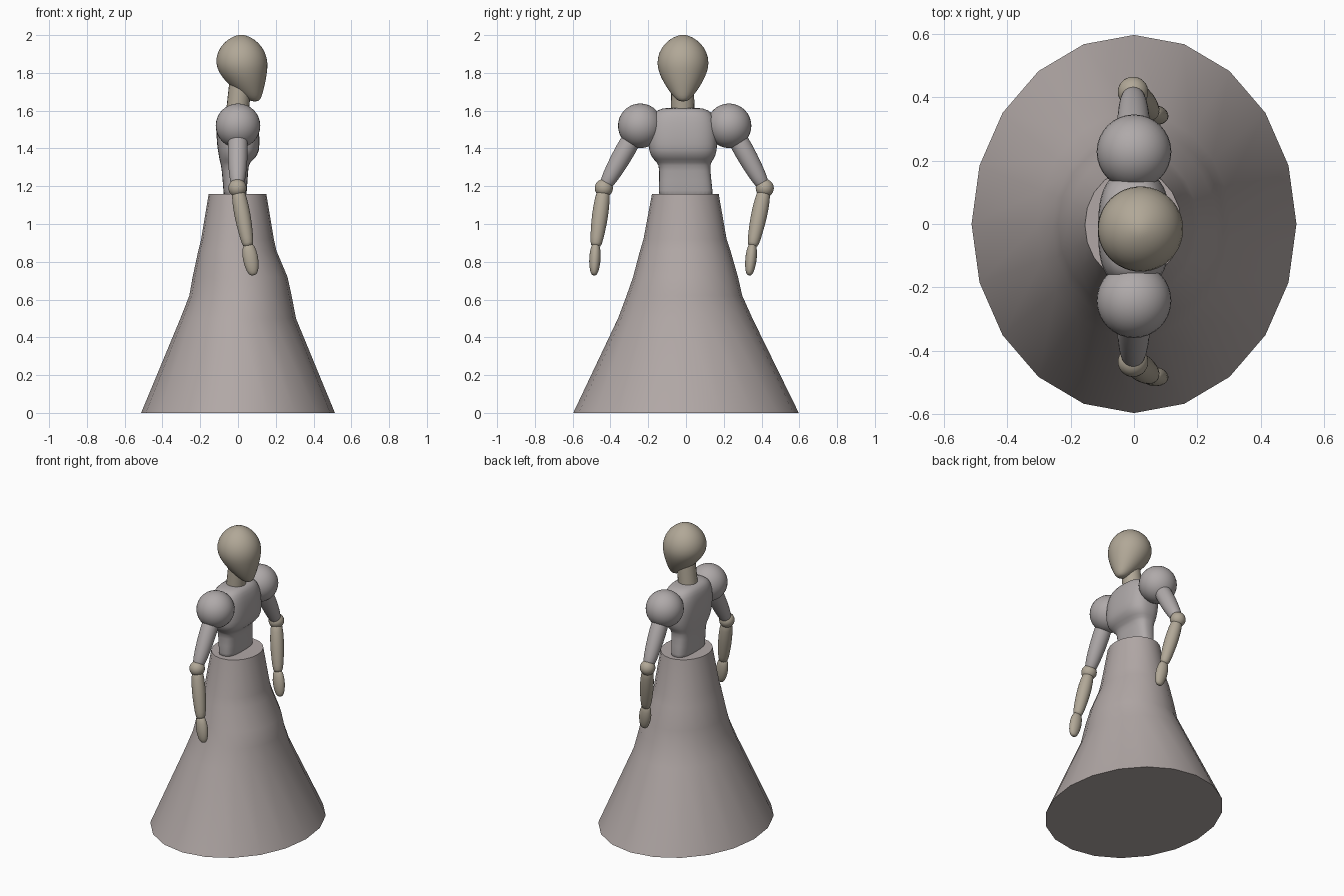
import bpy, bmesh
from math import sin, cos, pi, radians, copysign
from mathutils import Vector

if "Cube" in bpy.data.objects:
    bpy.data.objects.remove(bpy.data.objects["Cube"])


def material(name, rgb):
    m = bpy.data.materials.new(name)
    m.diffuse_color = (*rgb, 1)
    m.use_nodes = True
    m.node_tree.nodes["Principled BSDF"].inputs["Base Color"].default_value = m.diffuse_color
    return m


SKIN = material("skin", (0.44, 0.39, 0.31))
CLOTH = material("bodice_cloth", (0.43, 0.40, 0.40))
SKIRT = material("skirt_cloth", (0.44, 0.39, 0.38))


def loft(name, rings, mat, subdiv=0, angle=40):
    """Skin a list of equal-length point rings, capping both ends."""
    bm = bmesh.new()
    loops = [[bm.verts.new(p) for p in ring] for ring in rings]
    n = len(loops[0])
    for a, b in zip(loops, loops[1:]):
        for i in range(n):
            j = (i + 1) % n
            bm.faces.new((a[i], a[j], b[j], b[i]))
    bm.faces.new(loops[0])
    bm.faces.new(loops[-1])
    bmesh.ops.recalc_face_normals(bm, faces=bm.faces)
    me = bpy.data.meshes.new(name)
    bm.to_mesh(me)
    bm.free()
    me.materials.append(mat)
    ob = bpy.data.objects.new(name, me)
    bpy.context.collection.objects.link(ob)
    bpy.ops.object.select_all(action='DESELECT')
    ob.select_set(True)
    bpy.context.view_layer.objects.active = ob
    bpy.ops.object.shade_smooth_by_angle(angle=radians(angle))
    if subdiv:
        ob.modifiers.new("smooth", 'SUBSURF').levels = subdiv
        ob.modifiers["smooth"].render_levels = subdiv
    return ob


def oval(z, x0, x1, y0, y1, n=20, power=2.0):
    """Superellipse ring filling the given x and y extents."""
    def f(v):
        return copysign(abs(v) ** (2 / power), v)
    return [((x0 + x1) / 2 + (x1 - x0) / 2 * f(cos(2 * pi * i / n)),
             (y0 + y1) / 2 + (y1 - y0) / 2 * f(sin(2 * pi * i / n)), z) for i in range(n)]


def limb(name, p, q, profile, mat, flat=1.0, n=16):
    """Round body from p to q; profile holds (fraction along, radius)."""
    p, q = Vector(p), Vector(q)
    d = (q - p).normalized()
    u = Vector((1, 0, 0))
    u = (u - d * u.dot(d)).normalized()
    v = d.cross(u)
    rings = [[p.lerp(q, t) + u * r * cos(2 * pi * i / n) + v * r * flat * sin(2 * pi * i / n)
              for i in range(n)] for t, r in profile]
    return loft(name, rings, mat, subdiv=1, angle=80)


def ball(name, c, r, mat):
    bpy.ops.mesh.primitive_uv_sphere_add(segments=32, ring_count=16, radius=r, location=c)
    ob = bpy.context.object
    ob.name = name
    ob.data.materials.append(mat)
    bpy.ops.object.shade_smooth_by_angle(angle=radians(60))


# Long flared skirt with a 20-sided hem, closed top and bottom
loft("skirt", [oval(*r) for r in [
    (1.16, -0.155, 0.15, -0.18, 0.173),
    (0.92, -0.195, 0.19, -0.225, 0.215),
    (0.86, -0.21, 0.203, -0.243, 0.235),
    (0.72, -0.24, 0.262, -0.28, 0.275),
    (0.62, -0.258, 0.284, -0.315, 0.298),
    (0.50, -0.305, 0.307, -0.36, 0.352),
    (0.00, -0.513, 0.513, -0.597, 0.597)]], SKIRT)

# Bodice: narrow waist, tucked under-bust, chest, shoulders
loft("bodice", [oval(*r, n=28, power=2.8) for r in [
    (1.13, -0.076, 0.044, -0.145, 0.145),
    (1.16, -0.076, 0.046, -0.145, 0.143),
    (1.30, -0.087, 0.055, -0.140, 0.127),
    (1.325, -0.095, 0.06, -0.152, 0.132),
    (1.36, -0.102, 0.108, -0.192, 0.160),
    (1.42, -0.112, 0.116, -0.200, 0.167),
    (1.50, -0.116, 0.112, -0.200, 0.167),
    (1.57, -0.108, 0.098, -0.185, 0.152),
    (1.605, -0.090, 0.080, -0.155, 0.122),
    (1.617, -0.055, 0.050, -0.10, 0.065)]], CLOTH, subdiv=1, angle=80)

# Neck leaning slightly forward
loft("neck", [oval(1.58, -0.065, 0.055, -0.08, 0.045),
              oval(1.76, -0.045, 0.075, -0.078, 0.042)], SKIN)

# Egg-shaped head with the chin pushed forward: (z, centre x, radius)
loft("head", [oval(z, x - r, x + r, -0.016 - r, -0.016 + r, n=24) for z, x, r in [
    (2.002, 0.017, 0.012), (1.99, 0.017, 0.05), (1.96, 0.017, 0.094), (1.91, 0.018, 0.129),
    (1.85, 0.020, 0.140), (1.80, 0.026, 0.128), (1.75, 0.042, 0.104),
    (1.70, 0.062, 0.071), (1.665, 0.080, 0.043), (1.648, 0.089, 0.018)]],
    SKIN, subdiv=1, angle=80)

# Arms: puffed shoulder, upper arm, elbow ball, forearm, hand
arms = {  # side: shoulder y, elbow y, wrist y, fingertip y
    "near": (-0.242, -0.435, -0.478, -0.487),
    "far": (0.228, 0.417, 0.352, 0.335)}
for side, (ys, ye, yw, yf) in arms.items():
    ball(side + "_puff_shoulder", (0, ys, 1.52), 0.118, CLOTH)
    elbow, wrist = (-0.003, ye, 1.19), (0.055, yw, 0.88)
    limb(side + "_upper_arm", (0, ys, 1.53), elbow,
         [(0, 0.045), (0.25, 0.055), (0.55, 0.054), (0.85, 0.044), (0.95, 0.034), (1, 0.02)], CLOTH)
    ball(side + "_elbow", elbow, 0.048, SKIN)
    limb(side + "_forearm", elbow, wrist,
         [(0, 0.033), (0.2, 0.041), (0.45, 0.045), (0.75, 0.039), (0.97, 0.031), (1, 0.02)], SKIN)
    limb(side + "_hand", (0.053, yw, 0.893), (0.082, yf, 0.728),
         [(0, 0.02), (0.06, 0.033), (0.4, 0.044), (0.75, 0.037), (0.94, 0.025), (1, 0.012)],
         SKIN, flat=0.75)
